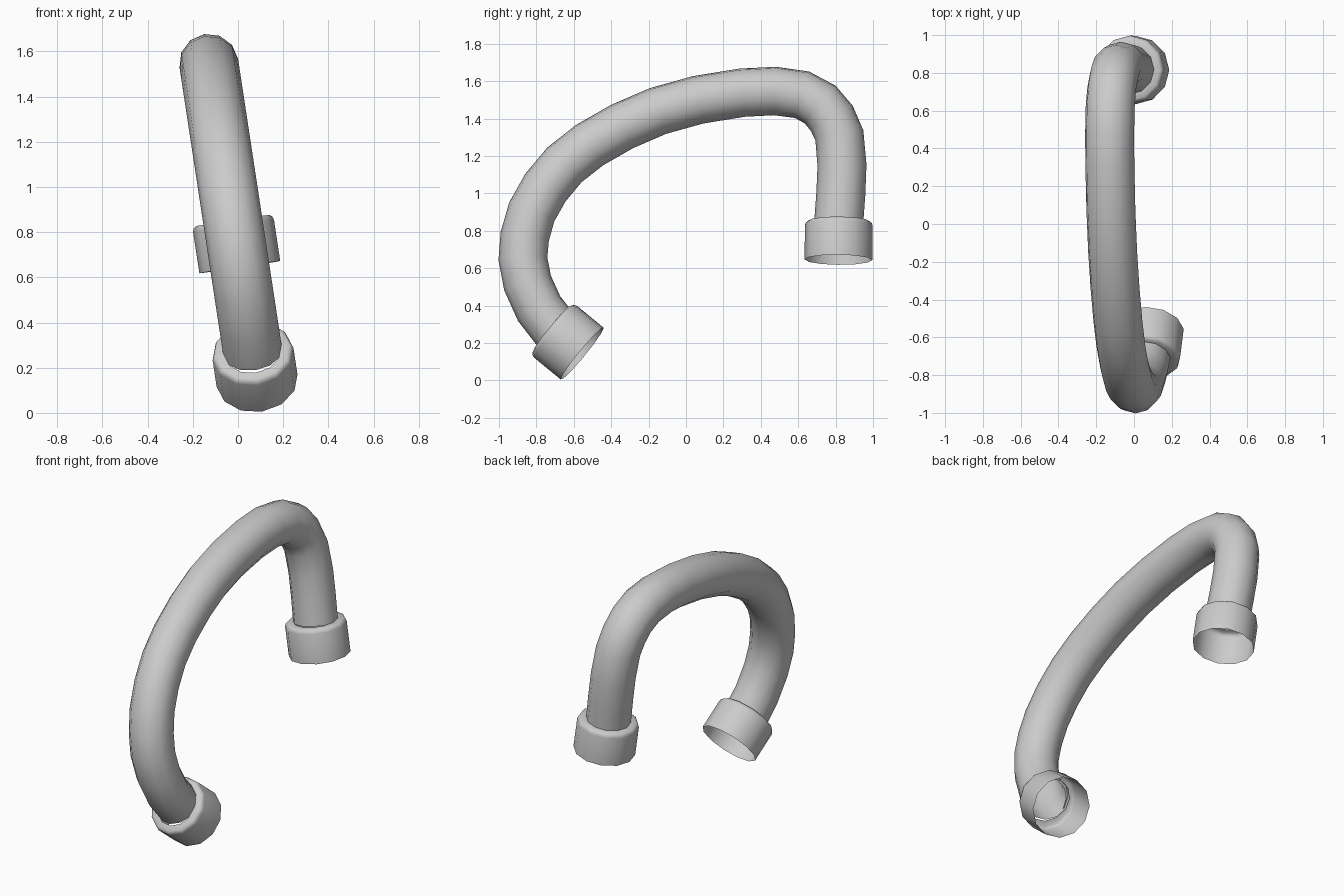
import bpy, bmesh, math
from mathutils import Vector

if "Cube" in bpy.data.objects:
    bpy.data.objects.remove(bpy.data.objects["Cube"])

SIDES = 12
SLOPE = 0.152                                   # the hose lies in a leaning plane
NORMAL = Vector((1, 0, SLOPE)).normalized()


def on_plane(y, z):
    return Vector((0.106 - SLOPE * z, y, z))


def loft(name, rings):
    """Skin 12-sided rings given as (centre, axis, radius)."""
    bm = bmesh.new()
    loops = []
    for c, t, r in rings:
        side = NORMAL.cross(t).normalized()
        loops.append([bm.verts.new(c + r * (math.cos(a) * side + math.sin(a) * NORMAL))
                      for a in (2 * math.pi * i / SIDES for i in range(SIDES))])
    for a, b in zip(loops, loops[1:]):
        for i in range(SIDES):
            j = (i + 1) % SIDES
            bm.faces.new((a[i], a[j], b[j], b[i]))
    # outward normals
    f = bm.faces[:][0]
    f.normal_update()
    if f.normal.dot(f.calc_center_median() - rings[0][0]) < 0:
        bmesh.ops.reverse_faces(bm, faces=bm.faces[:])
    me = bpy.data.meshes.new(name)
    bm.to_mesh(me)
    bm.free()
    ob = bpy.data.objects.new(name, me)
    bpy.context.collection.objects.link(ob)
    bpy.ops.object.select_all(action='DESELECT')
    ob.select_set(True)
    bpy.context.view_layer.objects.active = ob
    bpy.ops.object.shade_smooth_by_angle(angle=math.radians(50))


# Hose centre line (y, z), from the high end to the low end
path = [(0.817, 0.85), (0.828, 1.0), (0.834, 1.15), (0.82, 1.31), (0.78, 1.40),
        (0.717, 1.475), (0.62, 1.527), (0.475, 1.547), (0.30, 1.538), (0.065, 1.50),
        (-0.15, 1.44), (-0.34, 1.358), (-0.515, 1.258), (-0.65, 1.152),
        (-0.752, 1.03), (-0.825, 0.90), (-0.862, 0.77), (-0.872, 0.65),
        (-0.847, 0.52), (-0.785, 0.383), (-0.695, 0.268)]
pts = [on_plane(*p) for p in path]
last = len(pts) - 1
loft("hose", [(p, (pts[min(i + 1, last)] - pts[max(i - 1, 0)]).normalized(), 0.131)
              for i, p in enumerate(pts)])

# Open end cuffs: profile as (distance from rim, radius)
profile = [(0, 0.181), (0.185, 0.181), (0.2, 0.176), (0.209, 0.164), (0.209, 0.128)]
for name, rim, top in (("upper_cuff", (0.815, 0.645), (0.817, 0.86)),
                       ("lower_cuff", (-0.555, 0.143), (-0.70, 0.262))):
    base = on_plane(*rim)
    axis = (on_plane(*top) - base).normalized()
    loft(name, [(base + axis * d, axis, r) for d, r in profile])
